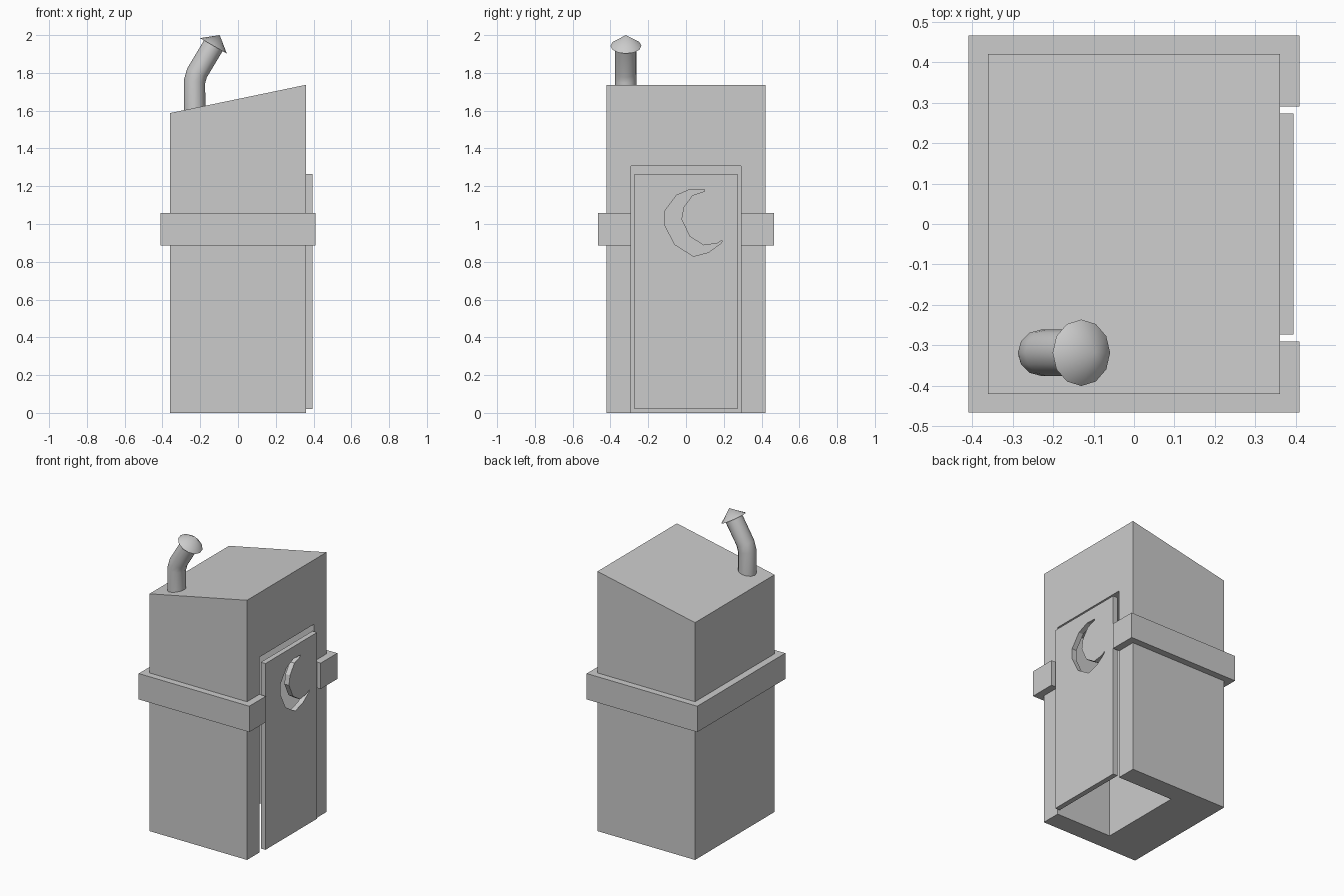
import bpy, bmesh, math
from mathutils import Vector, Matrix

if "Cube" in bpy.data.objects:
    bpy.data.objects.remove(bpy.data.objects["Cube"])


def to_object(name, bm):
    bmesh.ops.recalc_face_normals(bm, faces=bm.faces)
    me = bpy.data.meshes.new(name)
    bm.to_mesh(me)
    bm.free()
    ob = bpy.data.objects.new(name, me)
    bpy.context.collection.objects.link(ob)
    return ob


def prism(name, points, direction):
    """Close a planar outline and extrude it along a direction."""
    bm = bmesh.new()
    face = bm.faces.new([bm.verts.new(p) for p in points])
    ext = bmesh.ops.extrude_face_region(bm, geom=[face], use_keep_orig=True)
    moved = [g for g in ext['geom'] if isinstance(g, bmesh.types.BMVert)]
    bmesh.ops.translate(bm, vec=Vector(direction), verts=moved)
    return to_object(name, bm)


def box(name, x0, x1, y0, y1, z0, z1):
    return prism(name, [(x0, y0, z0), (x1, y0, z0), (x1, y1, z0), (x0, y1, z0)],
                 (0, 0, z1 - z0))


def cut(ob, cutter):
    mod = ob.modifiers.new("cut", 'BOOLEAN')
    mod.operation = 'DIFFERENCE'
    mod.solver = 'EXACT'
    mod.object = cutter
    cutter.hide_render = True
    bpy.context.view_layer.objects.active = ob
    bpy.ops.object.modifier_apply(modifier=mod.name)
    bpy.data.objects.remove(cutter, do_unlink=True)


def smooth(ob, angle):
    bpy.ops.object.select_all(action='DESELECT')
    ob.select_set(True)
    bpy.context.view_layer.objects.active = ob
    bpy.ops.object.shade_smooth_by_angle(angle=math.radians(angle))


BX, BY = 0.361, 0.42      # cabin half sizes
GX, GY = 0.409, 0.465     # band half sizes
OY = 0.29                 # doorway half width

# cabin with slanted roof and a doorway recess open at the bottom
cabin = prism("cabin", [(-BX, -BY, 0), (BX, -BY, 0), (BX, -BY, 1.737), (-BX, -BY, 1.587)],
              (0, 2 * BY, 0))
cut(cabin, box("doorway_cutter", -0.05, 0.6, -OY, OY, -0.2, 1.306))

# band wrapping the cabin, interrupted at the doorway
outline = [(BX, -OY), (GX, -OY), (GX, -GY), (-GX, -GY), (-GX, GY), (GX, GY),
           (GX, OY), (BX, OY), (BX, BY), (-BX, BY), (-BX, -BY), (BX, -BY)]
prism("band", [(x, y, 0.885) for x, y in outline], (0, 0, 0.173))

# door with a crescent window cut through
door = box("door", 0.36, 0.394, -0.273, 0.273, 0.02, 1.266)
crescent = [(.098, 1.173), (.098, 1.182), (.024, 1.184), (-.05, 1.152), (-.114, 1.067),
            (-.114, .998), (-.06, .892), (.04, .829), (.119, .85), (.188, .9),
            (.192, .915), (.167, .898), (.093, .887), (.019, .935), (-.024, 1.025),
            (-.013, 1.088), (.034, 1.152)]
cut(door, prism("crescent_cutter", [(0.3, y, z) for y, z in crescent], (0.2, 0, 0)))

# bent chimney pipe: rings along a path of (x, z, tilt in degrees)
PY, SIDES = -0.318, 12
path = [(-.23, 1.585, 0), (-.23, 1.755, 8), (-.217, 1.80, 24), (-.13, 1.945, 30)]
bm = bmesh.new()
rings = []
for x, z, tilt in path:
    m = Matrix.Translation((x, PY, z)) @ Matrix.Rotation(math.radians(tilt), 4, 'Y')
    rings.append(bmesh.ops.create_circle(bm, segments=SIDES, radius=0.057, matrix=m)['verts'])
for a, b in zip(rings, rings[1:]):
    for i in range(SIDES):
        j = (i + 1) % SIDES
        bm.faces.new((a[i], a[j], b[j], b[i]))
bm.faces.new(rings[0])
bm.faces.new(rings[-1])
smooth(to_object("chimney_pipe", bm), 50)

# conical chimney cap
bm = bmesh.new()
tilt = Matrix.Rotation(math.radians(30), 4, 'Y')
m = Matrix.Translation(Vector((-.13, PY, 1.943)) + tilt @ Vector((0, 0, 0.033))) @ tilt
bmesh.ops.create_cone(bm, cap_ends=True, segments=SIDES, radius1=0.082, radius2=0,
                      depth=0.066, matrix=m)
bmesh.ops.remove_doubles(bm, verts=bm.verts, dist=1e-5)
smooth(to_object("chimney_cap", bm), 35)
